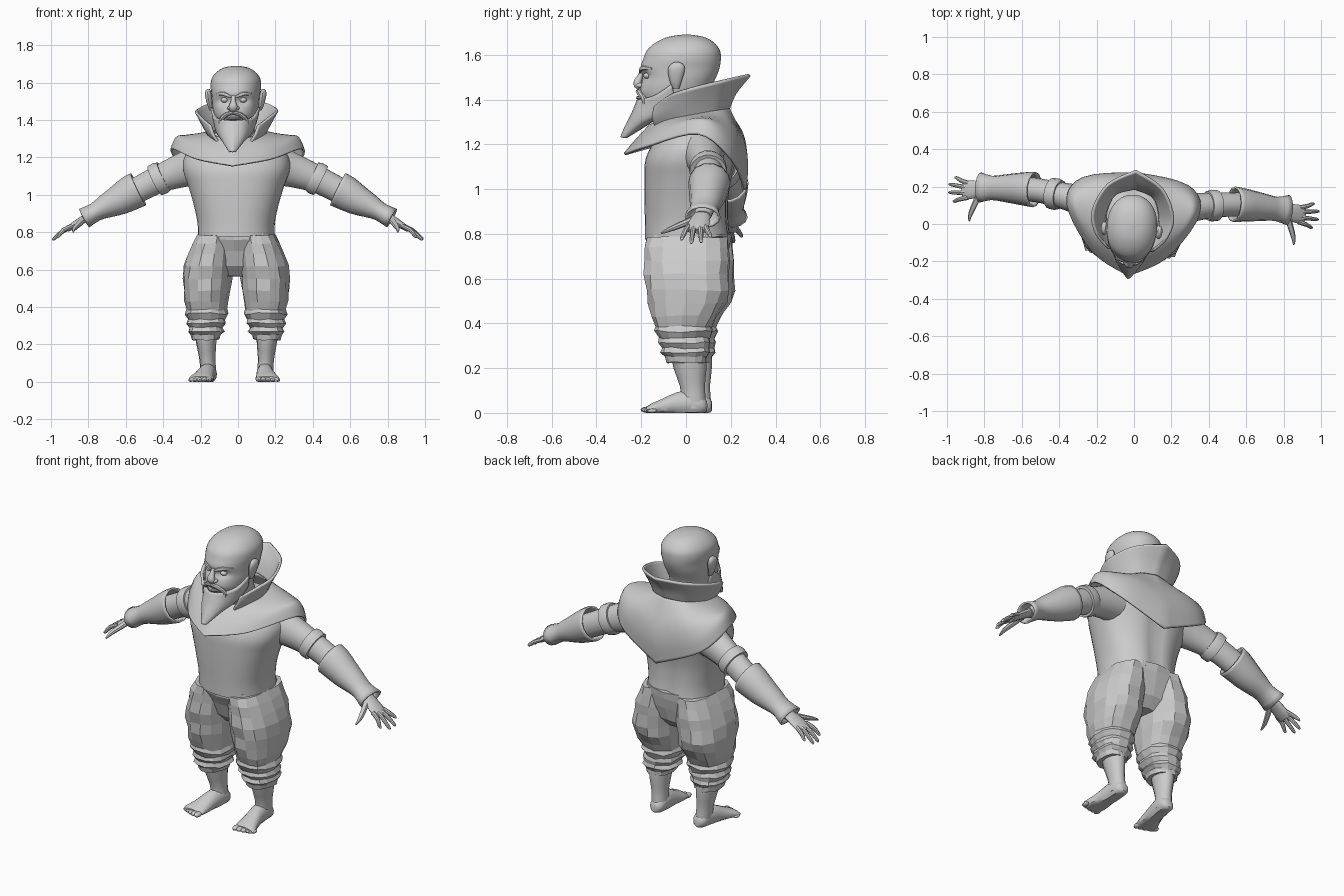
import bpy, bmesh, math, random
from mathutils import Vector

random.seed(4)
TURN, SHIFT = math.radians(-4.2), -0.01   # the whole figure stands slightly turned


def spline(keys, steps):
    """Catmull-Rom through tuples of any length."""
    out, k = [], [keys[0]] + list(keys) + [keys[-1]]
    for i in range(1, len(k) - 2):
        for s in range(steps):
            t = s / steps
            out.append(tuple(0.5 * (2 * b + (c - a) * t + (2 * a - 5 * b + 4 * c - d) * t * t
                                    + (3 * b - a - 3 * c + d) * t ** 3)
                             for a, b, c, d in zip(*k[i - 1:i + 3])))
    return out + [tuple(keys[-1])]


def finish(name, bm, mirror=False, thick=0, flat=False):
    bmesh.ops.recalc_face_normals(bm, faces=bm.faces)
    me = bpy.data.meshes.new(name)
    bm.to_mesh(me)
    bm.free()
    if not flat:
        me.shade_smooth()
        me.set_sharp_from_angle(angle=math.radians(42))
    ob = bpy.data.objects.new(name, me)
    bpy.context.collection.objects.link(ob)
    ob.rotation_euler.z, ob.location.x = TURN, SHIFT
    if mirror:
        ob.modifiers.new("mirror", 'MIRROR').merge_threshold = 0.0005
    if thick:
        m = ob.modifiers.new("thickness", 'SOLIDIFY')
        m.thickness, m.offset = thick, 0
    return ob


def grid_faces(bm, rows, loop):
    vs = [[bm.verts.new(p) for p in r] for r in rows]
    n = len(vs[0])
    for r0, r1 in zip(vs, vs[1:]):
        for j in range(n if loop else n - 1):
            k = (j + 1) % n
            bm.faces.new((r0[j], r0[k], r1[k], r1[j]))
    return vs


def tube(name, keys, n=16, steps=3, side=(1, 0, 0), axis=None, power=2.0, jitter=0,
         caps=True, shape=None, **kw):
    """Loft of ellipses (x, y, z, radius along side, radius across)."""
    rings, rows, side = spline(keys, steps), [], Vector(side)
    for i, r in enumerate(rings):
        c = Vector(r[:3])
        t = Vector(axis) if axis else \
            Vector(rings[min(i + 1, len(rings) - 1)][:3]) - Vector(rings[max(i - 1, 0)][:3])
        up = t.normalized().cross(side).normalized()
        s = up.cross(t.normalized())
        row = []
        for j in range(n):
            a = math.tau * j / n
            ca, sa = (math.copysign(abs(f) ** (2 / power), f) for f in (math.cos(a), math.sin(a)))
            g = 1 + random.uniform(-jitter, jitter)
            p = c + s * r[3] * ca * g + up * r[4] * sa * g
            p.z += random.uniform(-jitter, jitter) * 0.12
            row.append(shape(p) if shape else p)
        rows.append(row)
    bm = bmesh.new()
    vs = grid_faces(bm, rows, True)
    if caps:
        bm.faces.new(vs[0])
        bm.faces.new(vs[-1])
    return finish(name, bm, **kw)


def skin(name, rows, steps, thick):
    """Smooth half sheet through a few control rows, mirrored over x."""
    wide = [spline(r, steps) for r in rows]
    cols = [spline(c, steps) for c in zip(*wide)]
    bm = bmesh.new()
    grid_faces(bm, list(zip(*cols)), False)
    return finish(name, bm, mirror=True, thick=thick)


def ball(name, c, r):
    bm = bmesh.new()
    bmesh.ops.create_uvsphere(bm, u_segments=12, v_segments=8, radius=1)
    for v in bm.verts:
        v.co = Vector((v.co.x * r[0] + c[0], v.co.y * r[1] + c[1], v.co.z * r[2] + c[2]))
    finish(name, bm, mirror=True)


# Head, with eye sockets and temples pressed in
def face(p):
    d = (abs(p.x) - 0.05) ** 2 + (p.z - 1.505) ** 2
    if p.y < -0.05:
        p.y += 0.022 * math.exp(-d / 0.0006)
    return p


profile = [(1.27, -.10, .13, .10), (1.36, -.17, .10, .10), (1.42, -.205, .10, .112),
           (1.46, -.203, .115, .122), (1.50, -.196, .135, .127), (1.54, -.204, .15, .130),
           (1.58, -.192, .156, .135), (1.62, -.175, .152, .130), (1.655, -.135, .125, .105),
           (1.68, -.08, .08, .065), (1.69, -.015, .02, .01)]
tube("head", [(0, (f + b) / 2, z, w, (b - f) / 2) for z, f, b, w in profile], 36, 4,
     axis=(0, 0, 1), power=2.15, shape=face)
tube("nose", [(0, -.19, 1.53, .012, .012), (0, -.207, 1.50, .014, .014),
              (0, -.217, 1.472, .024, .02), (0, -.205, 1.452, .022, .014)], 10)
ball("nostril", (.02, -.205, 1.463), (.013, .017, .011))
ball("eye", (.05, -.168, 1.507), (.02, .02, .014))
tube("eyebrow", [(.012, -.205, 1.522, .004, .006), (.055, -.193, 1.54, .008, .011),
                 (.1, -.145, 1.538, .003, .004)], 8, side=(0, 1, 0), mirror=True)
tube("lip", [(-.035, -.193, 1.408, .006, .005), (0, -.215, 1.408, .01, .008),
             (.035, -.193, 1.408, .006, .005)], 8, side=(0, 1, 0))
tube("moustache", [(0, -.217, 1.437, .009, .008), (.035, -.206, 1.43, .013, .012),
                   (.068, -.183, 1.40, .012, .012), (.072, -.185, 1.36, .004, .004)],
     8, side=(0, 1, 0), mirror=True)
tube("ear", [(.128, -.035, 1.45, .01, .014), (.138, -.036, 1.48, .014, .026),
             (.146, -.033, 1.53, .018, .038), (.148, -.03, 1.555, .014, .03),
             (.146, -.03, 1.567, .006, .012)], 12, axis=(0, 0, 1), mirror=True)

# Beard from ear to pointed tip
skin("beard", [
    [(0, -.213, 1.395), (.05, -.197, 1.40), (.105, -.13, 1.42), (.125, -.055, 1.47)],
    [(0, -.24, 1.33), (.055, -.215, 1.33), (.092, -.13, 1.34), (.10, -.05, 1.38)],
    [(0, -.268, 1.275), (.035, -.245, 1.275), (.05, -.2, 1.29), (.03, -.15, 1.31)],
    [(0, -.287, 1.23), (.008, -.28, 1.23), (.01, -.27, 1.235), (0, -.26, 1.24)]], 4, .016)

# Torso, with a groove down the spine
def spine(p):
    if p.y > 0.1:
        p.y -= 0.02 * math.exp(-(p.x / 0.04) ** 2)
    return p


tube("torso", [(0, .01, .775, .205, .193), (0, .005, .85, .207, .188), (0, .003, .95, .228, .188),
               (0, .01, 1.05, .258, .195), (0, .022, 1.13, .285, .202), (0, .04, 1.2, .28, .19),
               (0, .045, 1.27, .22, .155), (0, .03, 1.33, .12, .12)],
     40, 4, axis=(0, 0, 1), power=2.3, shape=spine)

# Shoulder mantle and standing collar, front to back
skin("mantle", [
    [(0, -.16, 1.285), (.1, -.08, 1.31), (.14, .04, 1.33), (.1, .15, 1.355), (0, .19, 1.36)],
    [(0, -.22, 1.22), (.17, -.1, 1.28), (.275, .09, 1.315), (.19, .215, 1.28), (0, .25, 1.23)],
    [(0, -.25, 1.185), (.19, -.135, 1.235), (.325, .09, 1.305), (.25, .23, 1.21), (0, .272, 1.12)],
    [(0, -.275, 1.155), (.2, -.16, 1.19), (.352, .08, 1.245), (.28, .225, 1.13), (0, .265, .995)]],
     5, .012)
skin("collar", [
    [(.085, -.13, 1.28), (.125, -.06, 1.30), (.145, .04, 1.32), (.105, .15, 1.35), (0, .19, 1.36)],
    [(.11, -.14, 1.32), (.155, -.07, 1.35), (.175, .045, 1.38), (.125, .17, 1.42), (0, .22, 1.43)],
    [(.125, -.13, 1.37), (.19, -.06, 1.42), (.215, .055, 1.455), (.145, .2, 1.49), (0, .285, 1.51)]],
     5, .014)

# Sleeves, armbands and flared bracers
Y = (0, 1, 0)
tube("sleeve", [(.2, .09, 1.16, .10, .11), (.3, .11, 1.13, .08, .092), (.42, .13, 1.085, .067, .075),
                (.52, .143, 1.035, .065, .07), (.62, .145, .98, .063, .066),
                (.74, .14, .92, .045, .042), (.81, .135, .88, .038, .027)], 18, 3, Y, mirror=True)
tube("armband", [(.395, .127, 1.10, .078, .082), (.415, .129, 1.09, .085, .09),
                 (.445, .132, 1.075, .083, .087)], 18, 1, Y, mirror=True)
tube("bracer", [(.535, .145, 1.03, .09, .092), (.575, .145, 1.01, .086, .09),
                (.64, .143, .972, .077, .078), (.71, .14, .938, .066, .06),
                (.765, .137, .908, .06, .046), (.825, .135, .875, .076, .052)],
     14, 2, Y, caps=False, mirror=True, thick=.01)

# Hands: palm, four fingers, thumb
tube("palm", [(.79, .135, .89, .034, .024), (.84, .125, .862, .045, .02),
              (.89, .117, .83, .05, .017), (.915, .115, .812, .044, .012)], 12, 3, Y, mirror=True)
for i, (x, y, z) in enumerate([(.965, .178, .785), (.993, .14, .762), (.992, .097, .758), (.965, .052, .772)]):
    by = .152 - .025 * i
    tube("finger", [(.885, by, .834, .013, .012), (.93, (by + y) / 2, .812, .012, .012),
                    (x - .01, y, z + .008, .009, .009), (x, y, z, .003, .003)], 8, 2, Y, mirror=True)
tube("thumb", [(.82, .11, .872, .018, .016), (.845, .05, .845, .016, .015),
               (.866, -.01, .82, .012, .011), (.87, -.048, .802, .004, .004)],
     8, 2, (1, 0, 0), mirror=True)

# Baggy trousers: faceted seat and legs with bunched folds
tube("trouser_seat", [(0, .012, .80, .2, .19), (0, .015, .76, .215, .185), (0, .025, .7, .215, .165),
                      (0, .03, .62, .17, .14), (0, .03, .565, .09, .09)],
     16, 1, axis=(0, 0, 1), power=2.4, jitter=.03, flat=True)
tube("trouser_leg", [
    (.115, .01, .785, .095, .185), (.125, .01, .74, .108, .193), (.138, .012, .68, .121, .193),
    (.15, .015, .62, .127, .193), (.156, .018, .55, .13, .188), (.158, .015, .49, .125, .175),
    (.158, .005, .43, .118, .148), (.158, .0, .385, .106, .125), (.158, .0, .365, .113, .13),
    (.158, .003, .335, .096, .112), (.16, .005, .315, .106, .12), (.162, .008, .29, .09, .104),
    (.163, .01, .27, .098, .11), (.165, .012, .25, .078, .092), (.166, .014, .225, .074, .088)],
     14, 1, axis=(0, 0, 1), power=2.4, jitter=.045, flat=True, mirror=True)

# Lower legs and bare feet
tube("shin", [(.165, .022, .27, .06, .08), (.162, .03, .2, .053, .074), (.157, .04, .12, .043, .056),
              (.153, .045, .06, .043, .055), (.152, .045, .02, .042, .055)], 12, 2,
     axis=(0, 0, 1), mirror=True)


def sole(p):
    p.z = max(p.z, 0.0)
    return p


tube("foot", [(.15, .105, .03, .02, .022), (.15, .085, .035, .04, .04), (.152, .03, .045, .045, .055),
              (.158, -.03, .038, .047, .055), (.168, -.09, .025, .056, .04),
              (.178, -.14, .018, .065, .025), (.18, -.16, .014, .06, .016)],
     14, 2, axis=(0, 1, 0), shape=sole, mirror=True)
for i in range(5):
    ball("toe", (.133 + .025 * i, -.163 + .0035 * i * i / 2, .014 - .001 * i),
         (.017 - .001 * i, .03 - .002 * i, .014 - .001 * i))
